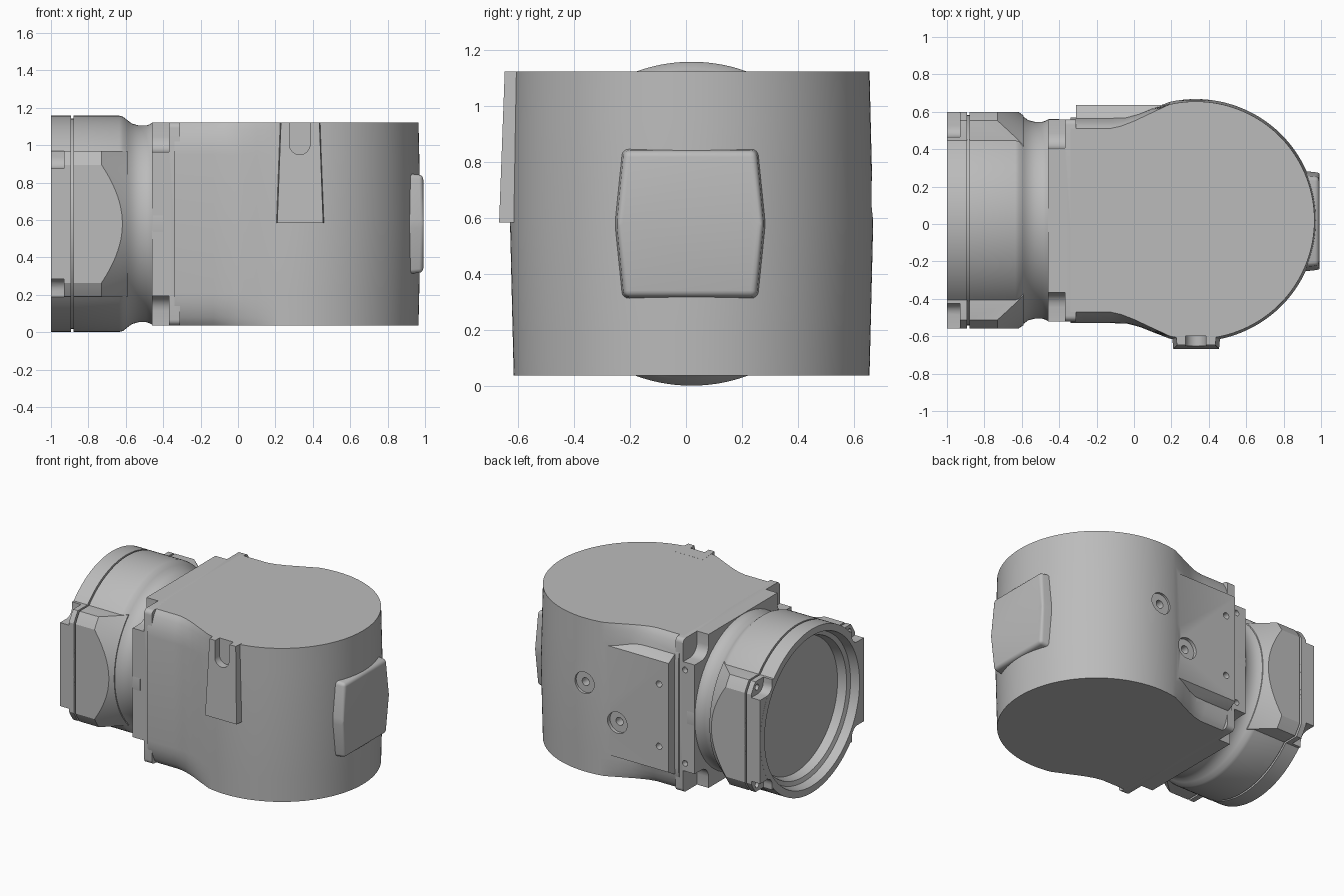
import bpy, bmesh, math
from mathutils import Vector

if "Cube" in bpy.data.objects:
    bpy.data.objects.remove(bpy.data.objects["Cube"])

CY, CZ = 0.02, 0.58          # axis of the round port
HALF = 0.5425                # half height of the drum

grey = bpy.data.materials.new("housing_grey")
grey.use_nodes = True
grey.diffuse_color = (0.5, 0.5, 0.5, 1)
grey.node_tree.nodes["Principled BSDF"].inputs["Base Color"].default_value = (0.5, 0.5, 0.5, 1)


def finish(name, bm):
    bmesh.ops.recalc_face_normals(bm, faces=bm.faces)
    mesh = bpy.data.meshes.new(name)
    bm.to_mesh(mesh)
    bm.free()
    mesh.materials.append(grey)
    ob = bpy.data.objects.new(name, mesh)
    bpy.context.collection.objects.link(ob)
    return ob


def loft(name, rings, bevel=0):
    """Skin a list of equal point rings and cap both ends."""
    bm = bmesh.new()
    vs = [[bm.verts.new(p) for p in ring] for ring in rings]
    n = len(rings[0])
    for a, b in zip(vs, vs[1:]):
        for i in range(n):
            j = (i + 1) % n
            bm.faces.new((a[i], a[j], b[j], b[i]))
    bm.faces.new(vs[0])
    top = bm.faces.new(vs[-1])
    if bevel:
        edges = set(top.edges) | {e for v in top.verts for e in v.link_edges}
        bmesh.ops.bevel(bm, geom=list(edges), offset=bevel, segments=4,
                        profile=0.5, affect='EDGES')
    return finish(name, bm)


def revolve(name, profile, steps=128):
    """Turn (x, radius) points round the port axis."""
    ang = [2 * math.pi * i / steps for i in range(steps)]
    return loft(name, [[(x, CY + r * math.cos(a), CZ + r * math.sin(a)) for a in ang]
                       for x, r in profile])


def box(name, lo, hi, bevel=0):
    """Box whose edges along x may be rounded."""
    bm = bmesh.new()
    bmesh.ops.create_cube(bm, size=1)
    for v in bm.verts:
        v.co = Vector([l + (h - l) * (c + 0.5) for l, h, c in zip(lo, hi, v.co)])
    if bevel:
        along = [e for e in bm.edges if abs(e.verts[0].co.x - e.verts[1].co.x) > 1e-4]
        bmesh.ops.bevel(bm, geom=along, offset=bevel, segments=5, profile=0.5, affect='EDGES')
    return finish(name, bm)


def rod(x, z, r, y0, y1):
    """Cylinder along y."""
    ang = [2 * math.pi * i / 32 for i in range(32)]
    return loft("cutter", [[(x + r * math.cos(a), y, z + r * math.sin(a)) for a in ang]
                           for y in (y0, y1)])


def combine(ob, other, operation='DIFFERENCE'):
    mod = ob.modifiers.new("cut", 'BOOLEAN')
    mod.operation, mod.solver, mod.object = operation, 'EXACT', other
    deps = bpy.context.evaluated_depsgraph_get()
    mesh = bpy.data.meshes.new_from_object(ob.evaluated_get(deps))
    ob.modifiers.clear()
    ob.data = mesh
    bpy.data.objects.remove(other)


CORNERS = [(sy, sz) for sy in (-1, 1) for sz in (-1, 1)]


def corner_box(x0, x1, sy, sz, y, z, bevel):
    """Cutter reaching outward from a corner at offsets y, z."""
    ys = sorted((CY + sy * y, CY + sy * (y + 0.5)))
    zs = sorted((CZ + sz * z, CZ + sz * (z + 0.5)))
    return box("cutter", (x0, ys[0], zs[0]), (x1, ys[1], zs[1]), bevel)


# Drum flowing into a neck whose upper and lower edges are rounded
NECK_END = [(-0.34, 0.49), (-0.13, 0.49), (-0.07, 0.503), (0, 0.53), (0.1, 0.577)]
NECK_MID = [(-0.34, 0.55), (-0.13, 0.55), (-0.04, 0.552), (0.03, 0.57), (0.1, 0.598)]


def outline(d, f):
    r = 0.635 + 0.013 * (1 - abs(d) / HALF)
    side = [(a[0] * f + b[0] * (1 - f), a[1] * f + b[1] * (1 - f))
            for a, b in zip(NECK_END, NECK_MID)]
    start = math.acos((0.19 - 0.33) / r)
    arc = [start - 2 * start * i / 80 for i in range(81)]
    pts = side + [(0.33 + r * math.cos(a), r * math.sin(a)) for a in arc]
    pts += [(x, -y) for x, y in reversed(side)]
    return [(x, CY + y, CZ + d) for x, y in pts]


levels = [(HALF, 1), (0.525, 0.75), (0.5, 0.5), (0.46, 0.25), (0.42, 0.08), (0.37, 0)]
levels = [(-d, f) for d, f in levels] + [(0, 0)] + levels[::-1]
body = loft("drum_body", [outline(d, f) for d, f in levels])

# Drafted rib on the front, with an open round-ended slot
rib = loft("front_rib", [[(a, -0.5, z), (b, -0.5, z), (b - t, y, z), (a + t, y, z)]
                         for a, b, y, z, t in ((0.195, 0.47, -0.667, 0.585, 0.015),
                                               (0.215, 0.45, -0.647, CZ + HALF + 0.0005, 0.015))])
combine(body, rib, 'UNION')
combine(body, rod(0.33, 1.005, 0.055, -0.6, -0.8))
combine(body, box("cutter", (0.275, -0.8, 1.005), (0.385, -0.6, 1.3)))

# Mounting plate on the back
plate = loft("back_plate", [[(-0.31, y, CZ - h), (0.2, y, CZ - h), (0.2, y, CZ + h), (-0.31, y, CZ + h)]
                            for y, h in ((0.45, 0.45), (0.575, 0.42), (0.637, 0.385))])
combine(body, plate, 'UNION')
for x, z, floor in ((0.33, 0.67, 0.648), (0.09, 0.44, 0.613)):
    combine(body, rod(x, z, 0.075, floor, 0.9))
    combine(body, rod(x, z, 0.028, floor - 0.06, 0.9))
for z in (0.36, 0.8):
    combine(body, rod(-0.235, z, 0.022, 0.58, 0.9))

# Raised pad on the round end, six-sided with soft edges
hexagon = [(-0.235, -0.26), (0.235, -0.26), (0.26, 0), (0.235, 0.26), (-0.235, 0.26), (-0.26, 0)]


def pad_ring(x, k):
    return [(x - 0.04 * abs(z), CY - 0.005 + y * k, CZ + z * k) for y, z in hexagon]


pad = loft("end_pad", [pad_ring(0.85, 1.06), pad_ring(1.0, 1.0)], 0.022)

# Square flange with rounded corner pockets and side screw holes
flange = box("flange", (-0.46, CY - 0.54, CZ - HALF), (-0.31, CY + 0.54, CZ + HALF), 0.03)
for sy, sz in CORNERS:
    combine(flange, corner_box(-0.6, -0.37, sy, sz, 0.385, 0.385, 0.08))
for sy in (-1, 1):
    if sy > 0:
        for z in (CZ - 0.33, CZ + 0.33):
            combine(flange, rod(-0.385, z, 0.02, CY + 0.5, CY + 0.7))

# Round port: recessed window, lip, groove, barrel and waist
port = revolve("round_port", [
    (-0.87, 0.47), (-0.93, 0.485), (-0.94, 0.515), (-1, 0.53), (-1, 0.578),
    (-0.892, 0.578), (-0.892, 0.562), (-0.88, 0.562), (-0.88, 0.578), (-0.635, 0.578),
    (-0.615, 0.573), (-0.59, 0.553), (-0.565, 0.535), (-0.53, 0.526), (-0.49, 0.526),
    (-0.472, 0.532), (-0.455, 0.542), (-0.4, 0.542)])

# Flat cheeks either side of the port, ending in a cone
for x0, x1 in ((-0.9995, -0.8925), (-0.8795, -0.59)):
    cheek = box("cheek", (x0, CY - 0.5795, CZ - 0.39), (x1, CY + 0.5795, CZ + 0.39), 0.05)
    combine(cheek, revolve("cutter", [(-1.2, 0.66), (-0.73, 0.66), (-0.605, 0.57), (-0.5, 0.5)]),
            'INTERSECT')
    combine(cheek, revolve("cutter", [(-1.2, 0.551), (-0.4, 0.551)]))
    combine(port, cheek, 'UNION')
for sy, sz in CORNERS:
    combine(port, corner_box(-1.2, -0.93, sy, sz, 0.445, 0.295, 0.06))
    y, z = CY + sy * 0.515, CZ + sz * 0.345
    combine(port, box("cutter", (-1.1, y - 0.02, z - 0.02), (-0.9, y + 0.02, z + 0.02), 0.0199))

# Smooth shading with crisp edges
for ob in (body, pad, flange, port):
    bpy.ops.object.select_all(action='DESELECT')
    ob.select_set(True)
    bpy.context.view_layer.objects.active = ob
    bpy.ops.object.shade_smooth_by_angle(angle=math.radians(28))
